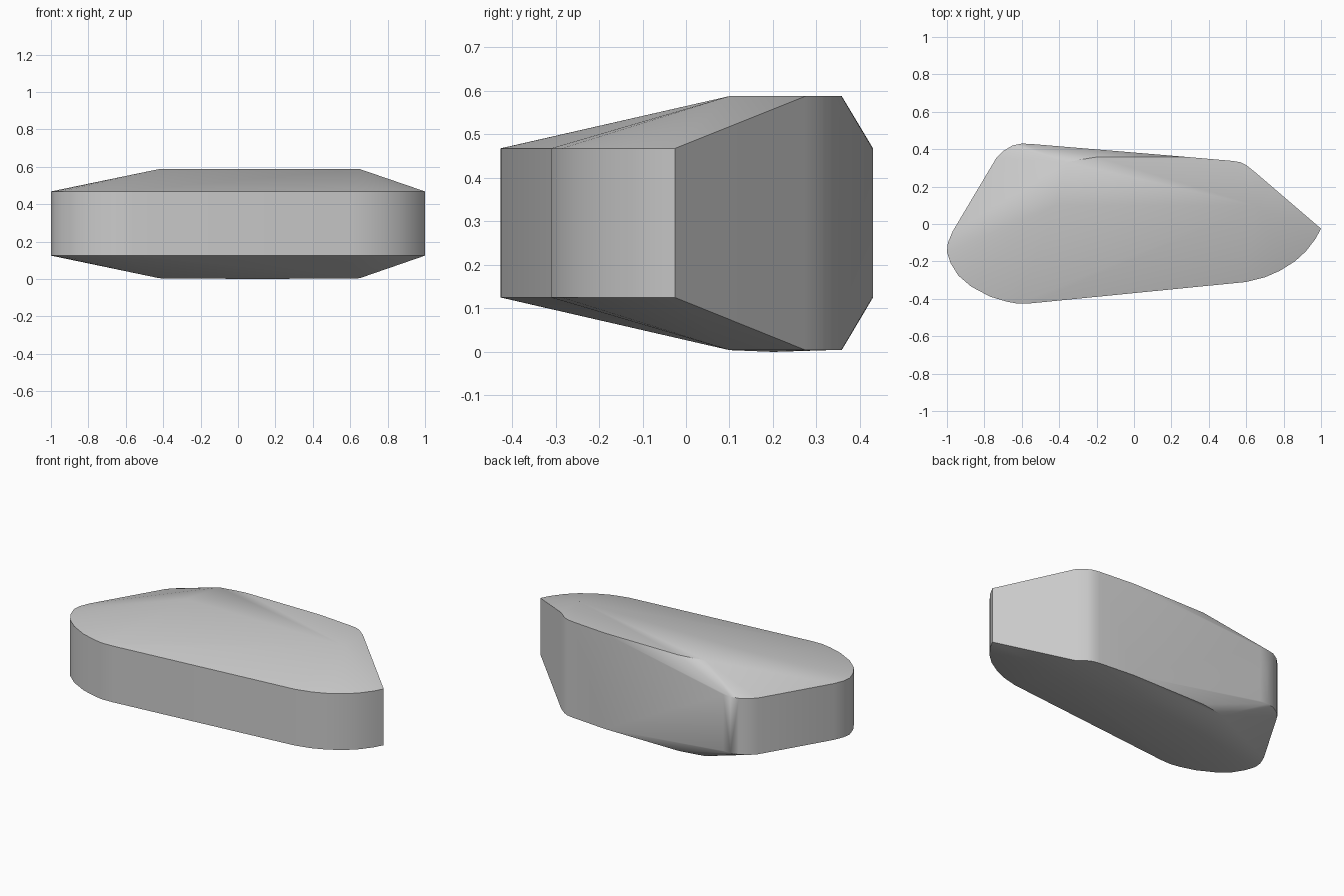
import bpy, bmesh, math

if "Cube" in bpy.data.objects:
    bpy.data.objects.remove(bpy.data.objects["Cube"], do_unlink=True)

LOW, HIGH = 0.125, 0.468      # rim heights of the side wall
BASE, TOP = 0.004, 0.588      # heights of the flat faces

# Rim: pointed end, curved front, rounded end and back corner
rim = [(1, -.025), (.97, -.08), (.92, -.145), (.86, -.2), (.78, -.25),
       (.7, -.285), (.6, -.31), (-.55, -.424), (-.62, -.426), (-.68, -.415),
       (-.77, -.388), (-.87, -.335), (-.94, -.275), (-.98, -.21), (-1, -.15),
       (-.995, -.1), (-.97, -.04), (-.735, .355), (-.7, .39), (-.65, .42),
       (-.6, .43), (-.55, .428)]
# Plateau: reaches the wall along the right part of the back
plateau = [(-.42, .1), (-.36, .33), (-.28, .345), (-.2, .358), (.3, .357),
           (.53, .337), (.57, .33), (.6, .315), (.65, .275), (.65, .1)]

# Faceted body wrapped around the two rims and the two plateaus
bm = bmesh.new()
for outline, heights in ((rim, (LOW, HIGH)), (plateau, (BASE, TOP))):
    for x, y in outline:
        for z in heights:
            bm.verts.new((x, y, z))
bm.verts.new((.1, .2, 0))     # slight belly on the underside
hull = bmesh.ops.convex_hull(bm, input=bm.verts)
loose = {v for v in hull["geom_interior"] + hull["geom_unused"]
         if isinstance(v, bmesh.types.BMVert)}
bmesh.ops.delete(bm, geom=list(loose), context="VERTS")
bmesh.ops.dissolve_limit(bm, angle_limit=math.radians(0.5),
                         verts=bm.verts, edges=bm.edges)
bmesh.ops.recalc_face_normals(bm, faces=bm.faces)

mesh = bpy.data.meshes.new("stone_body")
bm.to_mesh(mesh)
bm.free()
body = bpy.data.objects.new("stone_body", mesh)
bpy.context.collection.objects.link(body)

# Grey surface
grey = bpy.data.materials.new("light_grey")
grey.use_nodes = True
grey.diffuse_color = (.6, .6, .6, 1)
grey.node_tree.nodes["Principled BSDF"].inputs["Base Color"].default_value = (.6, .6, .6, 1)
mesh.materials.append(grey)

bpy.ops.object.select_all(action="DESELECT")
body.select_set(True)
bpy.context.view_layer.objects.active = body
bpy.ops.object.shade_smooth_by_angle(angle=math.radians(30))
